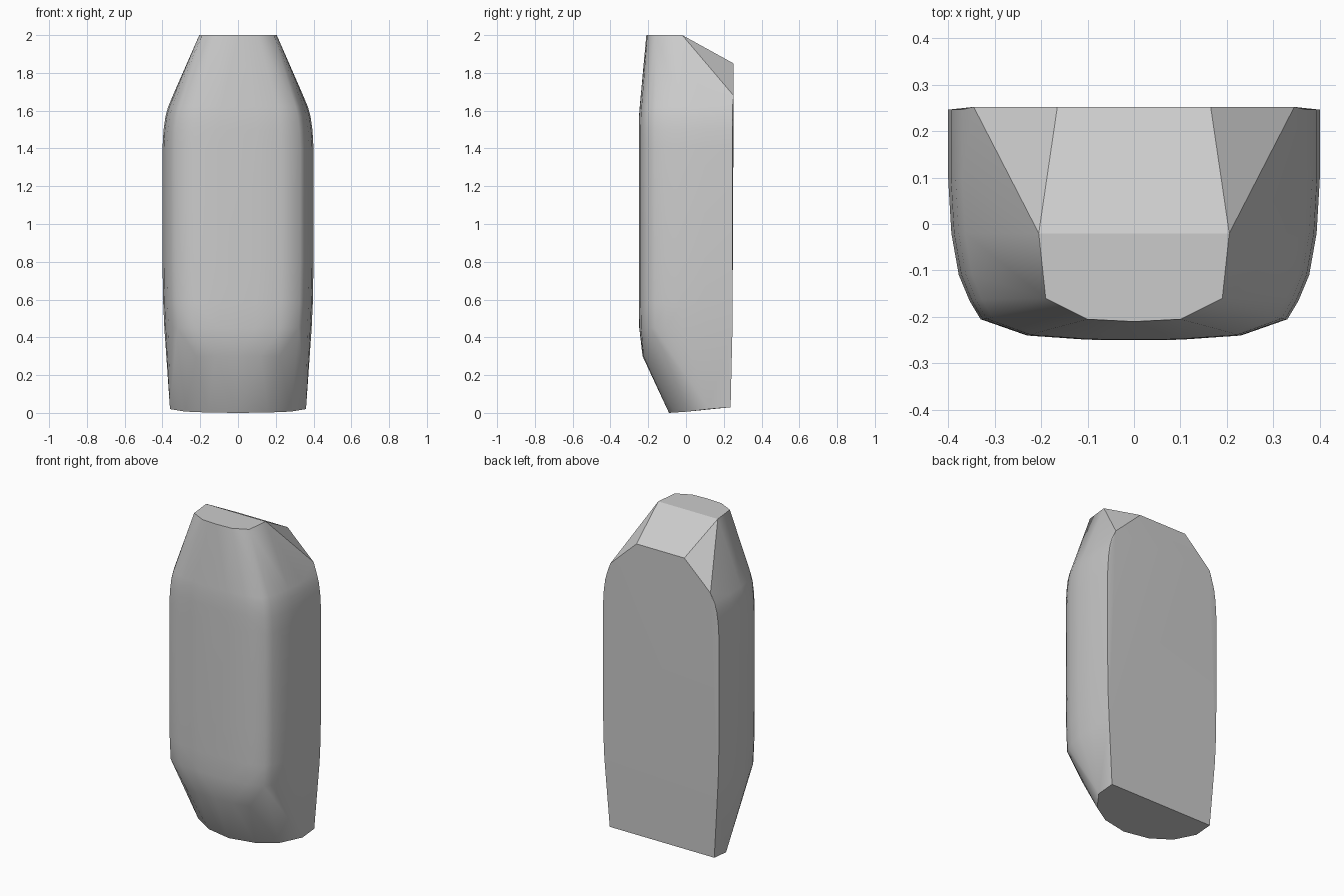
import bpy, bmesh

cube = bpy.data.objects.get("Cube")
if cube:
    bpy.data.objects.remove(cube, do_unlink=True)

# Half outline of the body cross-section, from front middle to back corner
OUTLINE = [(0, -.25), (.1, -.249), (.23, -.24), (.33, -.205), (.354, -.165),
           (.377, -.11), (.393, -.02), (.4, .1), (.4, .246)]
# Height, width factor, front depth factor
SECTIONS = [(.45, .975, .99), (.58, .99, 1), (.8, 1, 1), (1.4, 1, 1),
            (1.5, .985, 1), (1.57, .96, .995), (1.62, .925, .98)]

half = [(x * sx, y * sy if y < 0 else y, z)
        for z, sx, sy in SECTIONS for x, y in OUTLINE]
# Rounded lower front
half += [(0, -.23, .3), (.12, -.225, .3), (.22, -.2, .3)]
# Bottom rim
half += [(0, -.09, 0), (.16, -.06, .002), (.28, .01, .007),
         (.36, .12, .02), (.36, .236, .03)]
# Top rim, and the sloping back bevel
half += [(0, -.21, 2), (.1, -.205, 2), (.19, -.16, 2), (.205, -.02, 2),
         (.165, .252, 1.85), (.345, .252, 1.68)]

points = {(s * x, y, z) for x, y, z in half for s in (1, -1)}

bm = bmesh.new()
for p in sorted(points):
    bm.verts.new(p)
hull = bmesh.ops.convex_hull(bm, input=bm.verts[:])
loose = [v for v in bm.verts if not v.link_faces]
bmesh.ops.delete(bm, geom=loose, context='VERTS')
bmesh.ops.recalc_face_normals(bm, faces=bm.faces[:])


def is_cut(face):
    """Flat cut faces: the back, the top bevels and the bottom."""
    n = face.normal
    return n.y > .3 or abs(n.z) > .7


# Smooth body, with crisp borders around the cut faces
for f in bm.faces:
    f.smooth = True
for e in bm.edges:
    a, b = e.link_faces
    angle = e.calc_face_angle()
    if is_cut(a) != is_cut(b) or (is_cut(a) and angle > .2):
        e.smooth = False

mesh = bpy.data.meshes.new("body")
bm.to_mesh(mesh)
bm.free()
body = bpy.data.objects.new("body", mesh)
bpy.context.collection.objects.link(body)

# Single grey colour
grey = bpy.data.materials.new("light grey")
grey.use_nodes = True
colour = (.6, .6, .6, 1)
grey.diffuse_color = colour
grey.node_tree.nodes["Principled BSDF"].inputs["Base Color"].default_value = colour
mesh.materials.append(grey)
